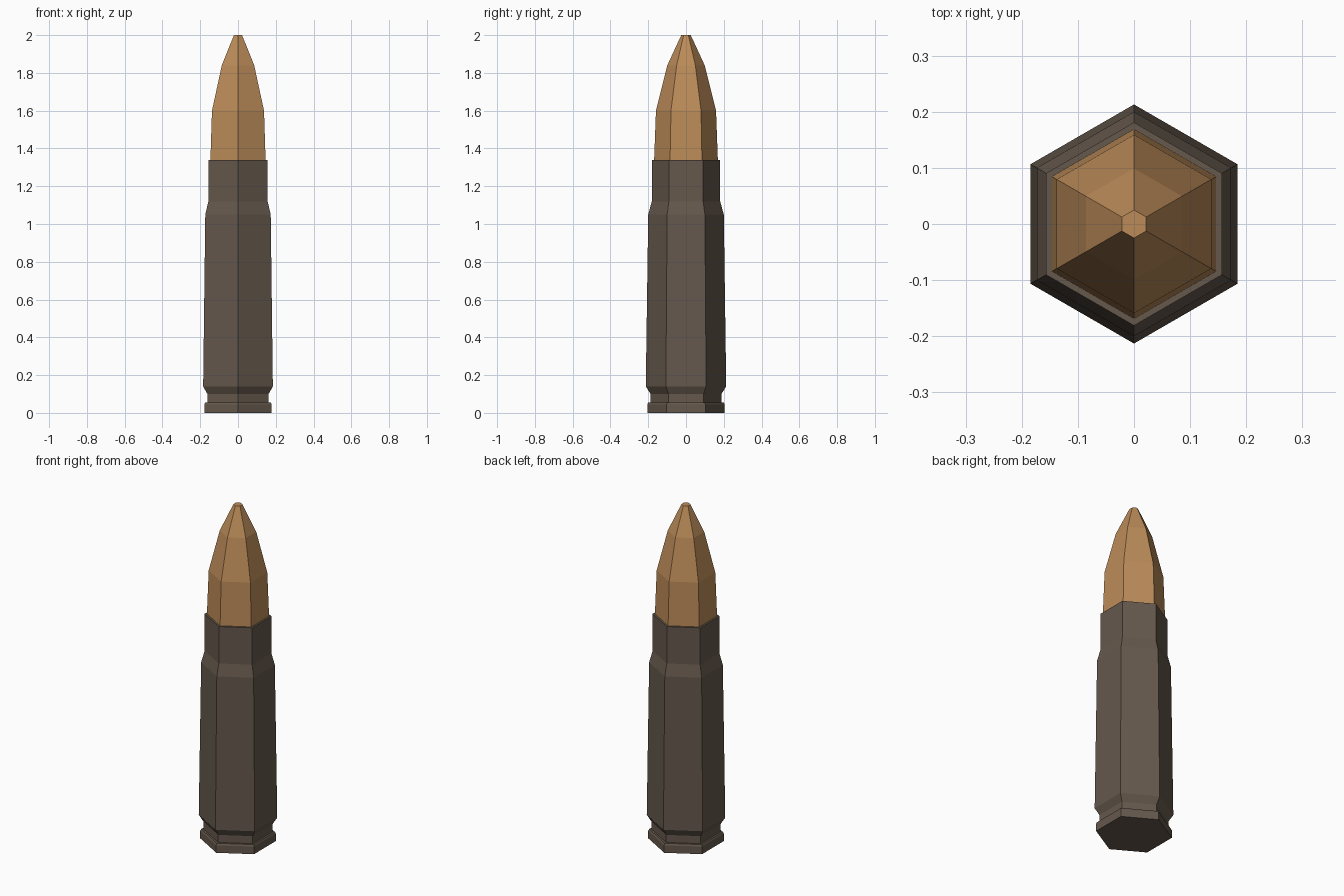
import bpy, bmesh, math

if "Cube" in bpy.data.objects:
    bpy.data.objects.remove(bpy.data.objects["Cube"])


def material(name, color):
    m = bpy.data.materials.new(name)
    m.diffuse_color = (*color, 1)
    m.use_nodes = True
    m.node_tree.nodes["Principled BSDF"].inputs["Base Color"].default_value = m.diffuse_color
    return m


def hex_lathe(name, profile, mat, sides=6):
    """Stack six-sided rings (radius, z), corners pointing along y, capped at both ends."""
    bm = bmesh.new()
    rings = []
    for r, z in profile:
        angles = [math.pi / 2 + 2 * math.pi * i / sides for i in range(sides)]
        rings.append([bm.verts.new((r * math.cos(a), r * math.sin(a), z)) for a in angles])
    for lo, hi in zip(rings, rings[1:]):
        for i in range(sides):
            j = (i + 1) % sides
            bm.faces.new((lo[i], lo[j], hi[j], hi[i]))
    bm.faces.new(rings[0][::-1])
    bm.faces.new(rings[-1])
    mesh = bpy.data.meshes.new(name)
    bm.to_mesh(mesh)
    bm.free()
    mesh.materials.append(mat)
    obj = bpy.data.objects.new(name, mesh)
    bpy.context.collection.objects.link(obj)
    return obj


steel = material("dark_steel", (0.13, 0.098, 0.073))
copper = material("copper", (0.50, 0.26, 0.10))

# Case: rim, extractor groove, tapered body, shoulder, neck
hex_lathe("case", [
    (0.205, 0.0), (0.205, 0.045), (0.20, 0.055), (0.187, 0.055),
    (0.187, 0.10), (0.213, 0.14), (0.20, 1.05), (0.181, 1.12), (0.181, 1.34),
], steel)

# Projectile: seated in the neck, tapering to a small flat tip
hex_lathe("projectile", [
    (0.169, 1.33), (0.159, 1.60), (0.099, 1.84), (0.025, 2.0),
], copper)
